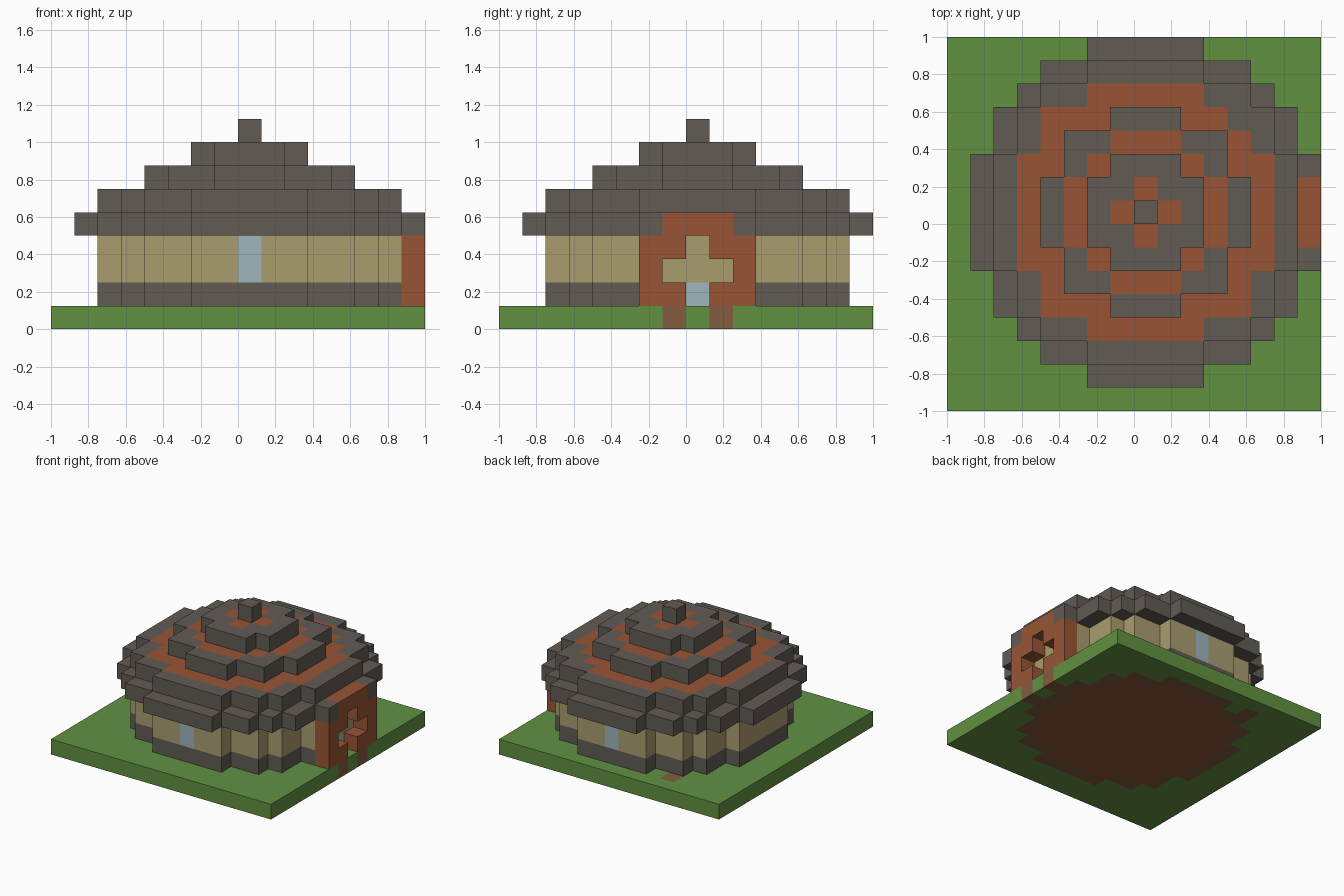
import bpy
import bmesh

cube = bpy.data.objects.get("Cube")
if cube:
    bpy.data.objects.remove(cube, do_unlink=True)

UNIT = 0.125  # edge length of one block


# Materials
def linear(c):
    c /= 255
    return c / 12.92 if c <= 0.04045 else ((c + 0.055) / 1.055) ** 2.4


def material(name, r, g, b):
    m = bpy.data.materials.new(name)
    m.use_nodes = True
    color = (linear(r), linear(g), linear(b), 1)
    m.diffuse_color = color
    m.node_tree.nodes["Principled BSDF"].inputs["Base Color"].default_value = color
    return m


GRASS, STONE, CLAY, SAND, GLASS, SOIL = range(6)
MATERIALS = [
    material("grass green", 98, 145, 66),
    material("stone grey", 97, 91, 84),
    material("clay brown", 152, 85, 53),
    material("sand tan", 169, 157, 111),
    material("glass blue", 157, 182, 189),
    material("soil brown", 130, 92, 64),
]


# Cell sets: a stepped disc from half widths per row, and its inner cells
def disc(widths):
    n = len(widths) - 1
    return {(x, y) for y in range(-n, n + 1)
            for x in range(-widths[abs(y)], widths[abs(y)] + 1)}


SIDES = ((1, 0), (0, 1), (-1, 0), (0, -1))


def inside(cells):
    return {(x, y) for x, y in cells
            if all((x + dx, y + dy) in cells for dx, dy in SIDES)}


# Build one part from blocks: {(x, y, layer): colour}, outer faces only
def part(name, blocks):
    bm = bmesh.new()
    corners = {}

    def corner(p):
        if p not in corners:
            corners[p] = bm.verts.new([c * UNIT for c in p])
        return corners[p]

    for pos, color in blocks.items():
        for axis in range(3):
            u, v = (axis + 1) % 3, (axis + 2) % 3
            for side in (0, 1):
                near = list(pos)
                near[axis] += 2 * side - 1
                if tuple(near) in blocks:
                    continue
                loop = []
                for du, dv in ((0, 0), (1, 0), (1, 1), (0, 1)):
                    p = list(pos)
                    p[axis] += side
                    p[u] += du
                    p[v] += dv
                    loop.append(corner(tuple(p)))
                face = bm.faces.new(loop if side else loop[::-1])
                face.material_index = color
    mesh = bpy.data.meshes.new(name)
    bm.to_mesh(mesh)
    bm.free()
    for m in MATERIALS:
        mesh.materials.append(m)
    obj = bpy.data.objects.new(name, mesh)
    bpy.context.collection.objects.link(obj)
    return obj


house = disc([6, 6, 6, 5, 5, 4, 2])
floor = inside(house)
ring = house - floor

# Ground slab with the floor let into it
ground = {(x, y, 0): GRASS for x in range(-8, 8) for y in range(-8, 8)}
ground.update({(x, y, 0): SOIL for x, y in ring | {(7, -1), (7, 1), (-4, 6)}})
ground.update({(x, y, 0): CLAY for x, y in floor})
part("ground", ground)

# Wall ring: stone footing, sand courses, windows front and back, glass door
walls = {(x, y, z): STONE if z == 1 else SAND for x, y in ring for z in (1, 2, 3)}
for z in (2, 3):
    walls[0, -6, z] = walls[0, 6, z] = GLASS
walls[6, 0, 1] = GLASS
part("walls", walls)

# Porch frame with a cross-shaped opening
part("porch_frame", {(7, y, z): CLAY for y in range(-2, 3) for z in (1, 2, 3)
                     if not (y == 0 or (z == 2 and abs(y) < 2))})

# Eaves, with a clay lintel over the porch
part("eaves", {(x, y, 4): CLAY if x == 7 and abs(y) < 2 else STONE
               for x, y in disc([7, 7, 7, 6, 6, 5, 4, 2])})

# Roof tiers: stone rims around clay fields
middle = disc([4, 4, 3, 3, 1])
top = disc([2, 2, 1])
tiers = (
    ("lower_roof", house, floor - {(4, 4)}),
    ("middle_roof", middle, inside(middle)),
    ("upper_roof", top, {(0, 0), *SIDES}),
    ("roof_cap", {(0, 0)}, set()),
)
for layer, (name, cells, field) in enumerate(tiers, 5):
    part(name, {(x, y, layer): CLAY if (x, y) in field else STONE for x, y in cells})
